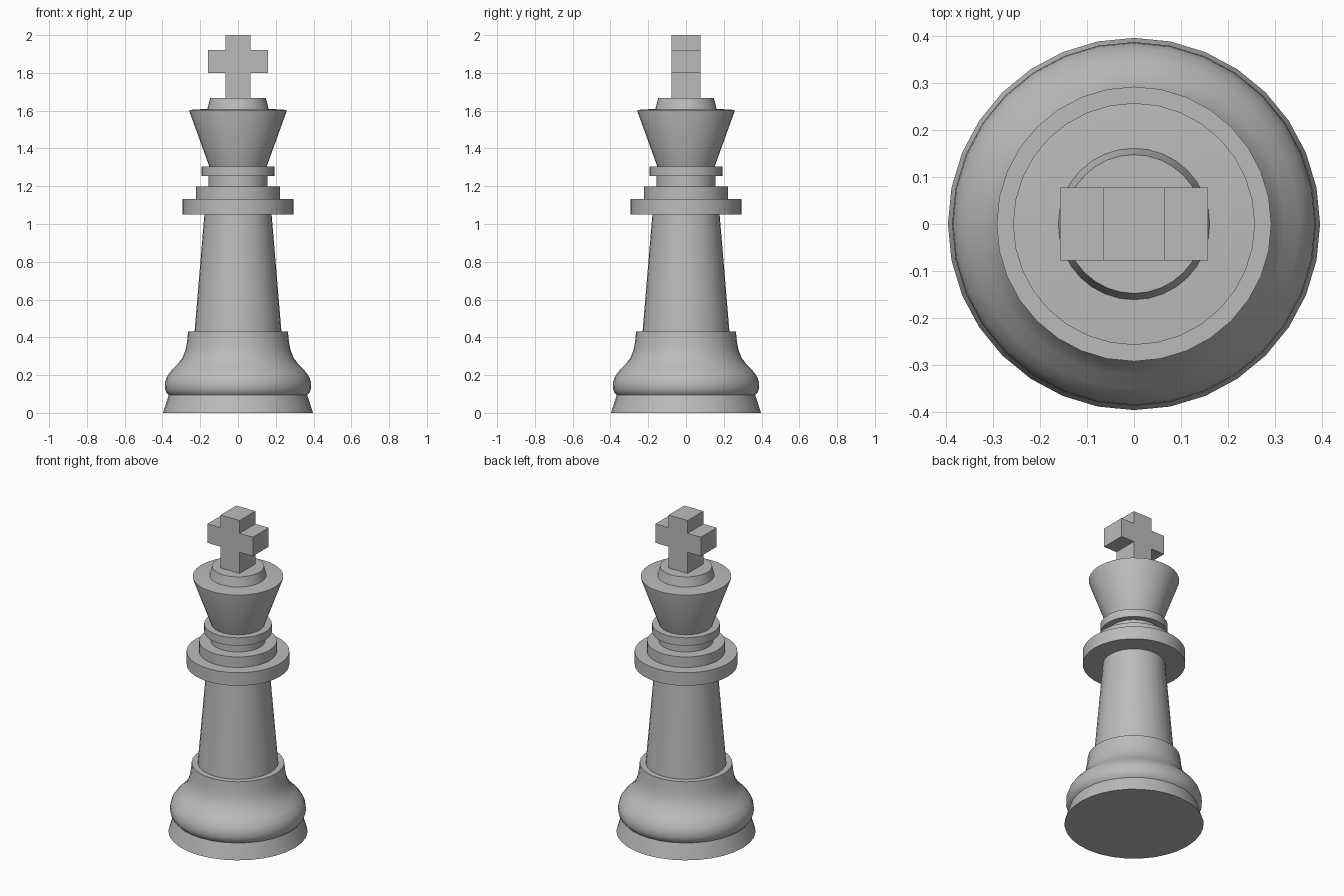
import bpy, bmesh, math

# Remove the default cube
if "Cube" in bpy.data.objects:
    bpy.data.objects.remove(bpy.data.objects["Cube"], do_unlink=True)

SIDES = 32

stone = bpy.data.materials.new("light grey")
stone.use_nodes = True
GREY = (0.5, 0.5, 0.5, 1)
stone.diffuse_color = GREY
stone.node_tree.nodes["Principled BSDF"].inputs["Base Color"].default_value = GREY


def add_object(name, bm):
    bmesh.ops.recalc_face_normals(bm, faces=bm.faces[:])
    mesh = bpy.data.meshes.new(name)
    bm.to_mesh(mesh)
    bm.free()
    mesh.materials.append(stone)
    obj = bpy.data.objects.new(name, mesh)
    bpy.context.collection.objects.link(obj)
    return obj


def turned(name, profile):
    """Closed turned part from (radius, height) points, bottom to top."""
    bm = bmesh.new()
    rings = []
    for r, z in profile:
        angles = [2 * math.pi * i / SIDES for i in range(SIDES)]
        rings.append([bm.verts.new((r * math.cos(a), r * math.sin(a), z)) for a in angles])
    for low, high in zip(rings, rings[1:]):
        for i in range(SIDES):
            j = (i + 1) % SIDES
            bm.faces.new((low[i], low[j], high[j], high[i]))
    bm.faces.new(rings[0][::-1])
    bm.faces.new(rings[-1])
    obj = add_object(name, bm)
    bpy.ops.object.select_all(action='DESELECT')
    obj.select_set(True)
    bpy.context.view_layer.objects.active = obj
    bpy.ops.object.shade_smooth_by_angle(angle=math.radians(35))


# Foot and rounded base
turned("foot", [(0.397, 0), (0.367, 0.095)])
turned("base_bulge", [(0.367, 0.095), (0.381, 0.11), (0.388, 0.135), (0.386, 0.165),
                      (0.375, 0.195), (0.352, 0.225), (0.322, 0.255), (0.295, 0.29),
                      (0.279, 0.33), (0.27, 0.375), (0.264, 0.432)])

# Tapered shaft
turned("shaft", [(0.23, 0.43), (0.178, 1.05)])

# Collar discs and neck
turned("wide_collar", [(0.293, 1.05), (0.293, 1.132)])
turned("upper_collar", [(0.222, 1.13), (0.222, 1.198)])
turned("neck", [(0.155, 1.195), (0.155, 1.256)])
turned("neck_ring", [(0.193, 1.255), (0.193, 1.305)])

# Flared head and cap
turned("head", [(0.152, 1.305), (0.258, 1.598), (0.258, 1.604), (0.16, 1.61)])
turned("cap", [(0.162, 1.608), (0.148, 1.667)])

# Cross: extruded outline, mirrored left to right
half = [(0.066, 1.667), (0.066, 1.8), (0.158, 1.8), (0.158, 1.92), (0.066, 1.92), (0.066, 2)]
outline = half + [(-x, z) for x, z in reversed(half)]
bm = bmesh.new()
front = bm.faces.new([bm.verts.new((x, -0.078, z)) for x, z in outline])
grown = bmesh.ops.extrude_face_region(bm, geom=[front], use_keep_orig=True)
moved = [v for v in grown["geom"] if isinstance(v, bmesh.types.BMVert)]
bmesh.ops.translate(bm, verts=moved, vec=(0, 0.156, 0))
add_object("cross", bm)
